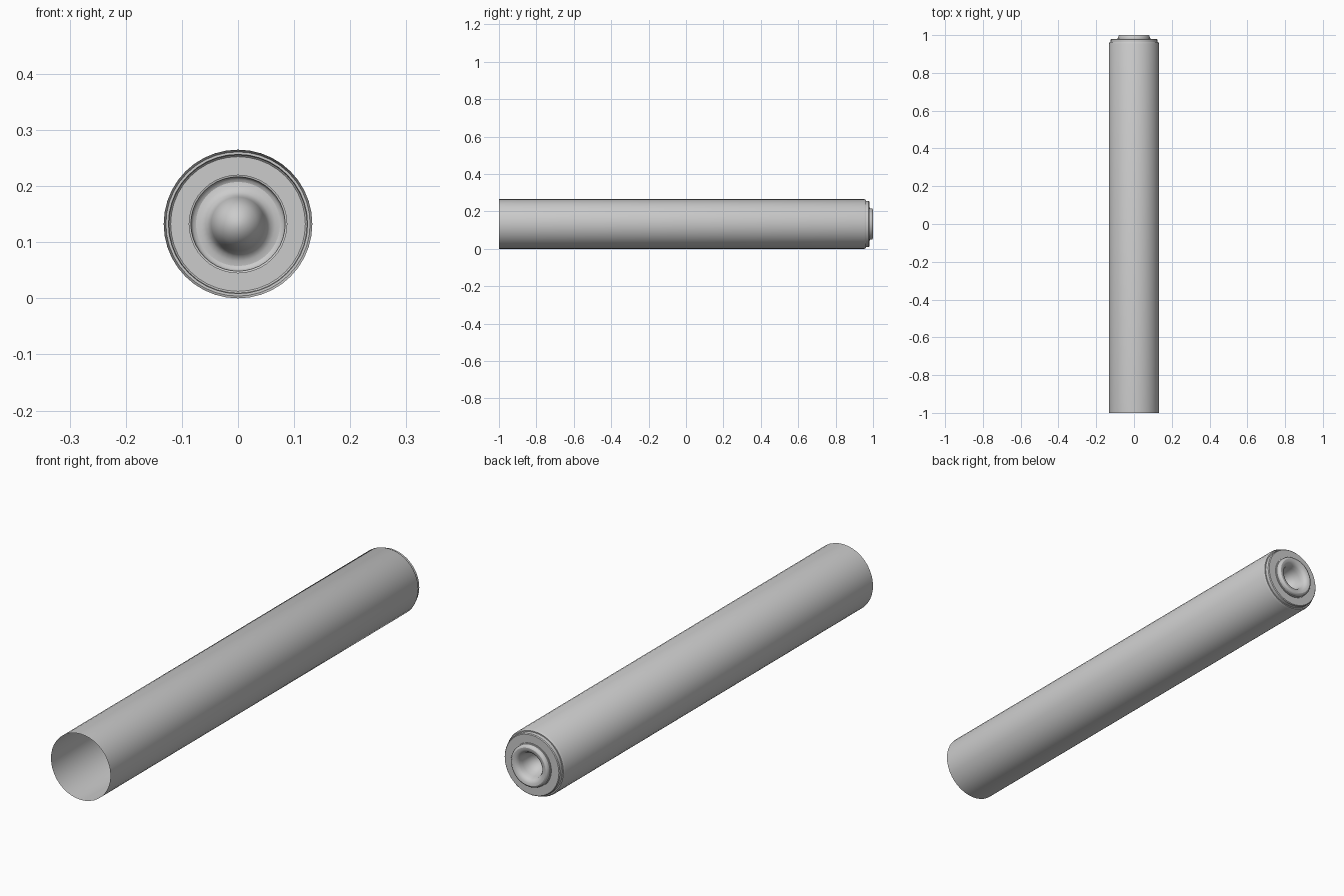
import bpy, bmesh, math

if "Cube" in bpy.data.objects:
    bpy.data.objects.remove(bpy.data.objects["Cube"])

RADIUS = 0.1325
SEGMENTS = 40


def lathe(name, profile):
    """Revolve (radius, y) points around the long axis as an open thin shell."""
    bm = bmesh.new()
    rings = []
    for r, y in profile:
        if r == 0:
            rings.append([bm.verts.new((0, y, RADIUS))])
            continue
        ring = []
        for i in range(SEGMENTS):
            a = 2 * math.pi * i / SEGMENTS
            ring.append(bm.verts.new((r * math.cos(a), y, RADIUS + r * math.sin(a))))
        rings.append(ring)
    for a, b in zip(rings, rings[1:]):
        for i in range(SEGMENTS):
            j = (i + 1) % SEGMENTS
            if len(b) == 1:
                bm.faces.new((a[j], a[i], b[0]))
            else:
                bm.faces.new((a[j], a[i], b[i], b[j]))
    mesh = bpy.data.meshes.new(name)
    bm.to_mesh(mesh)
    bm.free()
    obj = bpy.data.objects.new(name, mesh)
    bpy.context.collection.objects.link(obj)
    bpy.ops.object.select_all(action='DESELECT')
    obj.select_set(True)
    bpy.context.view_layer.objects.active = obj
    bpy.ops.object.shade_smooth_by_angle(angle=math.radians(35))
    return obj


# Long tube, open at the front, with a small bevel at the back
lathe("tube", [(RADIUS, -1.0), (RADIUS, 0.954), (0.1285, 0.963), (0.124, 0.963)])

# Stepped end plate
lathe("end_plate", [(0.124, 0.963), (0.123, 0.977), (0.120, 0.980), (0.087, 0.980)])

# Raised collar
lathe("collar", [(0.087, 0.980), (0.087, 0.984), (0.084, 0.985),
                 (0.083, 0.994), (0.080, 0.998), (0.075, 1.0)])

# Recessed bowl, flaring out to the collar
lathe("bowl", [(0.075, 1.0), (0.066, 0.999), (0.057, 0.994), (0.051, 0.985),
               (0.048, 0.970), (0.043, 0.950), (0.034, 0.932),
               (0.020, 0.919), (0.008, 0.914), (0, 0.913)])
